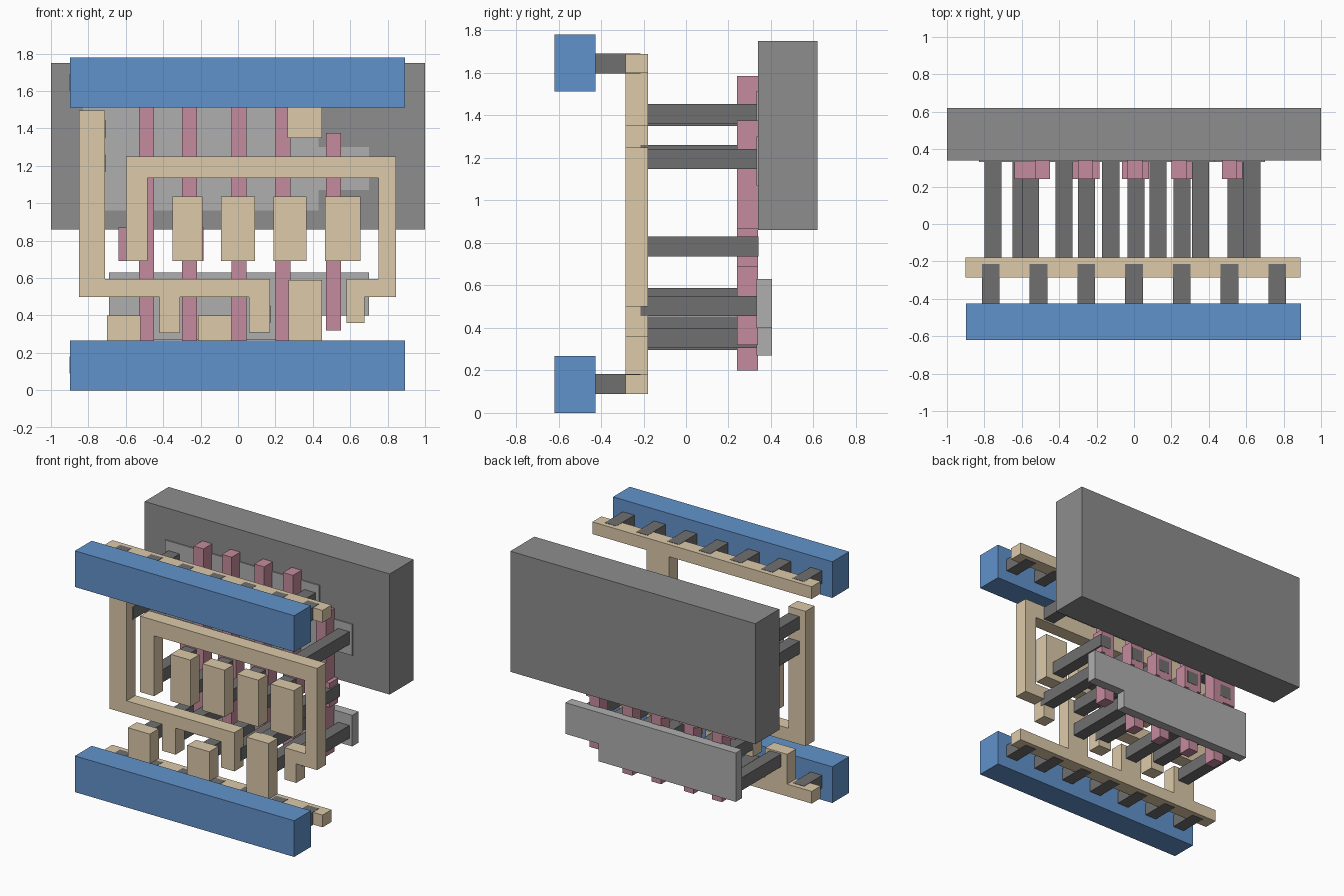
import bpy, bmesh


def material(name, rgb):
    m = bpy.data.materials.new(name)
    m.diffuse_color = (*rgb, 1)
    return m


TAN = material("tan", (0.72, 0.59, 0.40))
PINK = material("pink", (0.56, 0.26, 0.34))
BLUE = material("blue", (0.12, 0.29, 0.60))
DARK = material("dark_grey", (0.16, 0.16, 0.16))
LIGHT = material("light_grey", (0.43, 0.43, 0.43))
GREY = material("mid_grey", (0.27, 0.27, 0.27))


def plate(name, outline, y0, y1, mat):
    """Extrude an (x, z) outline from y0 back to y1."""
    bm = bmesh.new()
    face = bm.faces.new([bm.verts.new((x, y0, z)) for x, z in outline])
    ext = bmesh.ops.extrude_face_region(bm, geom=[face])
    verts = [v for v in ext["geom"] if isinstance(v, bmesh.types.BMVert)]
    bmesh.ops.translate(bm, verts=verts, vec=(0, y1 - y0, 0))
    bmesh.ops.recalc_face_normals(bm, faces=bm.faces)
    mesh = bpy.data.meshes.new(name)
    bm.to_mesh(mesh)
    bm.free()
    mesh.materials.append(mat)
    obj = bpy.data.objects.new(name, mesh)
    bpy.context.collection.objects.link(obj)
    return obj


def box(name, x0, x1, z0, z1, y0, y1, mat):
    return plate(name, [(x0, z0), (x1, z0), (x1, z1), (x0, z1)], y0, y1, mat)


# Back well block and the two stepped diffusion plates
box("well_block", -1, 1, 0.86, 1.75, 0.34, 0.62, GREY)
plate("upper_diffusion", [(-0.83, 0.96), (0.43, 0.96), (0.43, 1.07), (0.70, 1.07),
                          (0.70, 1.30), (0.43, 1.30), (0.43, 1.515), (-0.83, 1.515)],
      0.332, 0.405, LIGHT)
plate("lower_diffusion", [(-0.69, 0.27), (0.43, 0.27), (0.43, 0.40), (0.70, 0.40),
                          (0.70, 0.63), (-0.69, 0.63)], 0.332, 0.405, LIGHT)

# Gate bars with a widened contact pad: bar x0, pad x0, pad x1, bottom, top
W = 0.08
for i, (x, p0, p1, lo, hi) in enumerate([
        (-0.53, -0.64, -0.45, 0.20, 1.585), (-0.30, -0.33, -0.185, 0.20, 1.585),
        (-0.035, -0.065, 0.08, 0.20, 1.585), (0.20, 0.20, 0.31, 0.20, 1.585),
        (0.47, 0.47, 0.58, 0.32, 1.375)]):
    left = [(x, 0.87), (p0, 0.87), (p0, 0.69), (x, 0.69)] if p0 < x else []
    right = [(x + W, 0.69), (p1, 0.69), (p1, 0.87), (x + W, 0.87)] if p1 > x + W else []
    plate(f"gate_bar_{i + 1}",
          [(x, lo), (x + W, lo)] + right + [(x + W, hi), (x, hi)] + left,
          0.24, 0.34, PINK)

# Contact posts between the front metal and the layers behind
posts = [(-0.60, 0.735), (-0.30, 0.735), (-0.035, 0.735), (0.21, 0.735), (0.50, 0.735),
         (-0.80, 1.35), (-0.80, 1.167), (0.31, 1.36), (0.585, 1.147),
         (-0.65, 0.295), (-0.42, 0.36), (-0.17, 0.295), (0.083, 0.36),
         (0.31, 0.305), (0.31, 0.493), (0.585, 0.455)]
for i, (x, z) in enumerate(posts):
    box(f"contact_post_{i + 1}", x, x + 0.092, z, z + 0.094, -0.215, 0.342, DARK)

# Front metal layer: rails with stubs
M = (-0.285, -0.18, TAN)
plate("lower_rail", [(-0.90, 0.09), (0.89, 0.09), (0.89, 0.18),
                     (0.45, 0.18), (0.45, 0.59), (0.27, 0.59), (0.27, 0.18),
                     (-0.035, 0.18), (-0.035, 0.40), (-0.215, 0.40), (-0.215, 0.18),
                     (-0.52, 0.18), (-0.52, 0.40), (-0.70, 0.40), (-0.70, 0.18),
                     (-0.90, 0.18)], *M)
plate("upper_rail", [(-0.90, 1.60), (0.265, 1.60), (0.265, 1.35), (0.45, 1.35),
                     (0.45, 1.60), (0.89, 1.60), (0.89, 1.69), (-0.90, 1.69)], *M)

# Front metal layer: bent traces and pads
plate("left_trace", [(-0.85, 0.50), (-0.42, 0.50), (-0.42, 0.305), (-0.31, 0.305),
                     (-0.31, 0.50), (0.06, 0.50), (0.06, 0.31), (0.17, 0.31),
                     (0.17, 0.595), (-0.71, 0.595), (-0.71, 1.495), (-0.85, 1.495)], *M)
plate("arch_trace", [(-0.60, 0.69), (-0.485, 0.69), (-0.485, 1.135), (0.75, 1.135),
                     (0.75, 0.595), (0.58, 0.595), (0.58, 0.36), (0.675, 0.36),
                     (0.675, 0.50), (0.845, 0.50), (0.845, 1.25), (-0.60, 1.25)], *M)
for i, (a, b) in enumerate([(-0.35, -0.19), (-0.09, 0.09), (0.19, 0.365), (0.465, 0.655)]):
    box(f"input_pad_{i + 1}", a, b, 0.69, 1.035, *M)

# Front power bars, each joined to its rail by seven short posts
for name, z0, z1, v in [("lower", 0, 0.267, 0.09), ("upper", 1.513, 1.78, 1.60)]:
    box(name + "_power_bar", -0.897, 0.893, z0, z1, -0.62, -0.425, BLUE)
    for i in range(7):
        x = -0.813 + i * 0.2553
        box(f"{name}_rail_post_{i + 1}", x, x + 0.094, v - 0.002, v + 0.092,
            -0.43, -0.215, DARK)
